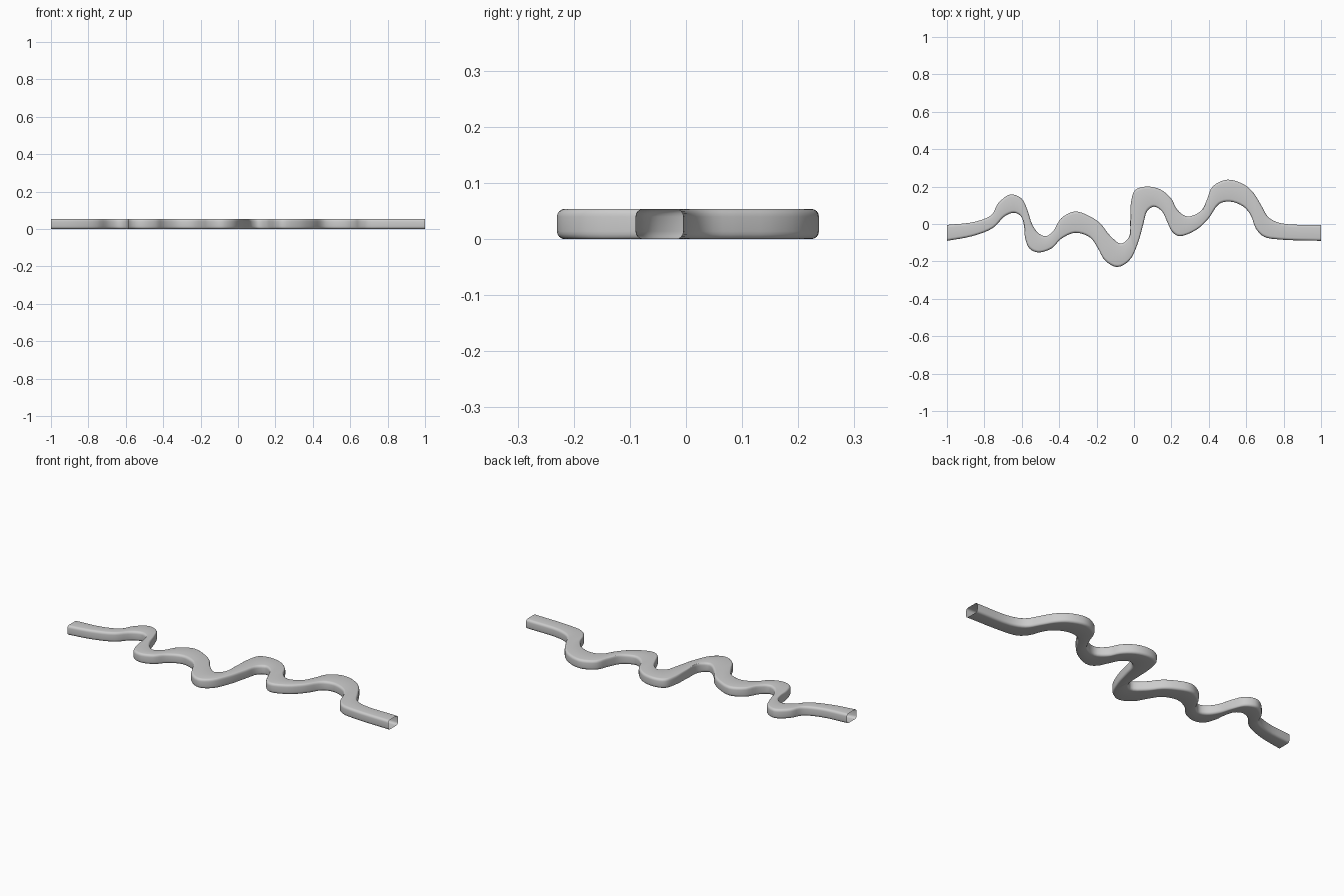
import bpy, bmesh, math
from mathutils import Vector

if "Cube" in bpy.data.objects:
    bpy.data.objects.remove(bpy.data.objects["Cube"])

# Paired bank points along the winding channel: upper x, y, lower x, y
STATIONS = [
    (-1, -.005, -1, -.09), (-.85, .012, -.865, -.065), (-.76, .05, -.755, -.022),
    (-.727, .11, -.69, .042), (-.66, .158, -.64, .06), (-.60, .135, -.604, .04),
    (-.57, .075, -.588, -.01), (-.545, 0, -.583, -.07), (-.51, -.05, -.56, -.13),
    (-.47, -.065, -.513, -.152), (-.43, -.035, -.44, -.13), (-.39, .03, -.39, -.08),
    (-.315, .067, -.315, -.047), (-.235, .04, -.235, -.072), (-.18, .003, -.193, -.13),
    (-.13, -.06, -.155, -.195), (-.07, -.105, -.09, -.23), (-.027, -.07, -.025, -.195),
    (-.02, .025, .02, -.105), (-.016, .115, .05, 0), (.005, .18, .07, .068),
    (.065, .2, .107, .093), (.14, .185, .15, .067), (.2, .135, .177, .013),
    (.23, .078, .203, -.04), (.285, .04, .24, -.065), (.358, .07, .33, -.033),
    (.39, .13, .395, .025), (.42, .2, .455, .107), (.50, .237, .513, .12),
    (.59, .21, .585, .093), (.64, .165, .625, .045), (.68, .10, .652, -.025),
    (.72, .035, .695, -.068), (.79, .003, .78, -.083), (1, -.005, 1, -.09)]
HEIGHT, RADIUS, STEPS, ARC = 0.054, 0.014, 4, 4


def spline(points, steps):
    """Centripetal Catmull-Rom curve through the points."""
    p = [points[0] * 2 - points[1]] + points + [points[-1] * 2 - points[-2]]
    out = []
    for i in range(1, len(p) - 2):
        a, b, c, d = p[i - 1:i + 3]
        t0, t1 = 0, math.sqrt((b - a).length)
        t2 = t1 + math.sqrt((c - b).length)
        t3 = t2 + math.sqrt((d - c).length)
        for k in range(steps):
            t = t1 + (t2 - t1) * k / steps
            mix = lambda u, v, s, e: u * ((e - t) / (e - s)) + v * ((t - s) / (e - s))
            a1, a2, a3 = mix(a, b, t0, t1), mix(b, c, t1, t2), mix(c, d, t2, t3)
            out.append(mix(mix(a1, a2, t0, t2), mix(a2, a3, t1, t3), t1, t2))
    return out + [points[-1]]


upper = spline([Vector((s[0], s[1], 0)) for s in STATIONS], STEPS)
lower = spline([Vector((s[2], s[3], 0)) for s in STATIONS], STEPS)

# Rounded rectangular tube swept between the two banks, open at both ends
bm = bmesh.new()
rings = []
for u, l in zip(upper, lower):
    across = (u - l).normalized()
    ring = []
    for q, (base, sy, z) in enumerate([(u, -1, HEIGHT - RADIUS), (l, 1, HEIGHT - RADIUS),
                                       (l, 1, RADIUS), (u, -1, RADIUS)]):
        for k in range(ARC + 1):
            ang = math.pi / 2 * (q + k / ARC)
            p = base + across * (RADIUS * (sy + math.cos(ang)))
            ring.append(bm.verts.new((p.x, p.y, z + RADIUS * math.sin(ang))))
    rings.append(ring)
n = len(rings[0])
for r, s in zip(rings, rings[1:]):
    for i in range(n):
        j = (i + 1) % n
        bm.faces.new((r[i], r[j], s[j], s[i]))
bmesh.ops.recalc_face_normals(bm, faces=bm.faces)
mesh = bpy.data.meshes.new("winding_tube")
bm.to_mesh(mesh)
bm.free()
# Outward check: the top faces must point up
top = max(mesh.polygons, key=lambda f: f.center.z)
if top.normal.z < 0:
    mesh.flip_normals()
tube = bpy.data.objects.new("winding_tube", mesh)
bpy.context.collection.objects.link(tube)
bpy.context.view_layer.objects.active = tube
tube.select_set(True)
bpy.ops.object.shade_smooth_by_angle(angle=math.radians(40))
